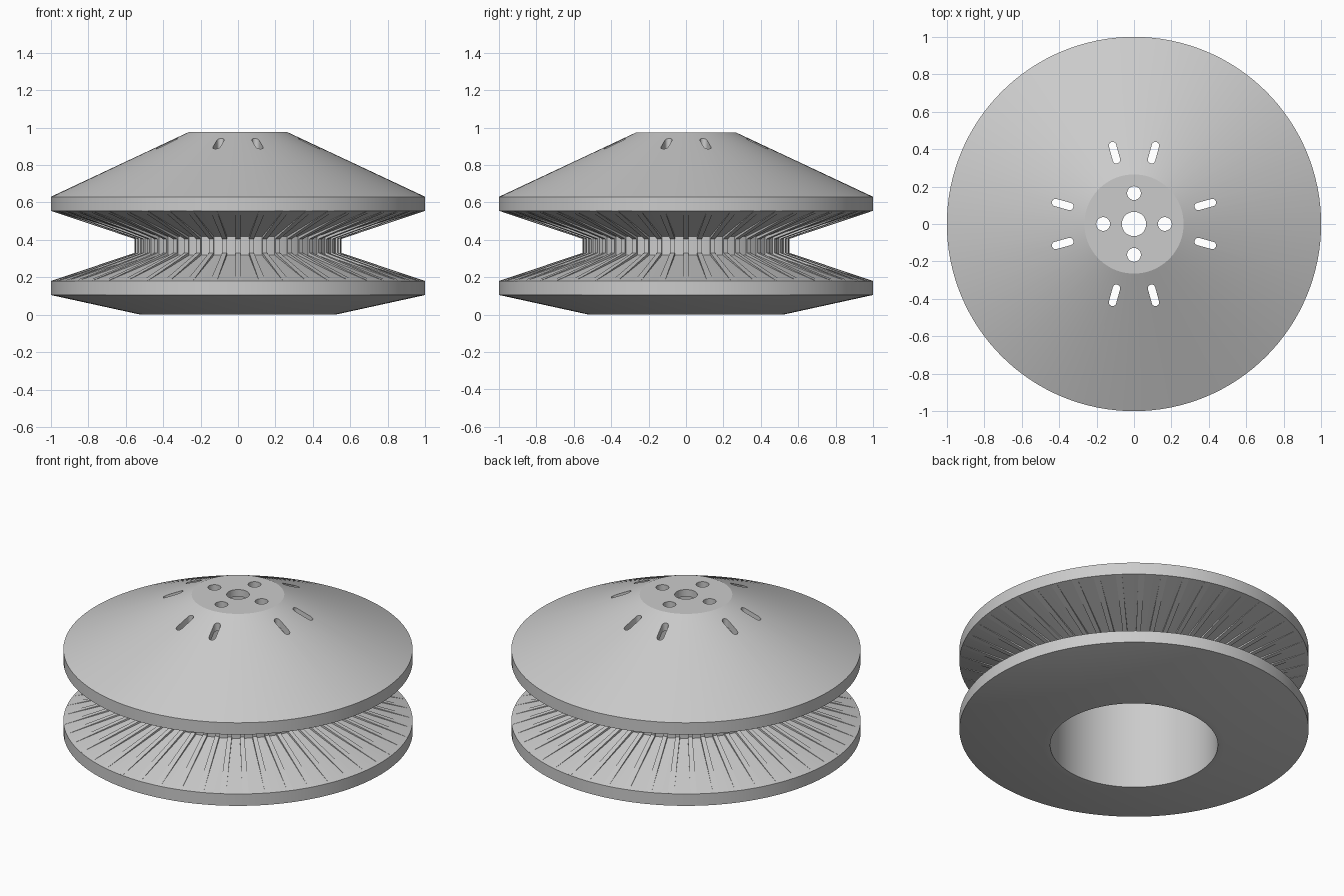
import bpy, bmesh, math
from mathutils import Matrix

if "Cube" in bpy.data.objects:
    bpy.data.objects.remove(bpy.data.objects["Cube"])

SEGMENTS = 128
RIBS = 48

metal = bpy.data.materials.new("grey metal")
metal.diffuse_color = (0.6, 0.6, 0.6, 1)
metal.use_nodes = True
metal.node_tree.nodes["Principled BSDF"].inputs["Base Color"].default_value = metal.diffuse_color


def make_object(name, bm):
    bmesh.ops.recalc_face_normals(bm, faces=bm.faces)
    mesh = bpy.data.meshes.new(name)
    bm.to_mesh(mesh)
    bm.free()
    mesh.materials.append(metal)
    obj = bpy.data.objects.new(name, mesh)
    bpy.context.collection.objects.link(obj)
    return obj


def lathe(name, profile):
    """Revolve a closed (radius, height) outline around z; radius 0 is a pole."""
    bm = bmesh.new()
    rings = []
    for r, z in profile:
        if r == 0:
            rings.append([bm.verts.new((0, 0, z))] * SEGMENTS)
        else:
            rings.append([bm.verts.new((r * math.cos(a), r * math.sin(a), z))
                          for a in (2 * math.pi * i / SEGMENTS for i in range(SEGMENTS))])
    for a, b in zip(rings, rings[1:]):
        for i in range(SEGMENTS):
            j = (i + 1) % SEGMENTS
            corners = list(dict.fromkeys((a[i], a[j], b[j], b[i])))
            bm.faces.new(corners)
    return make_object(name, bm)


def add_prism(bm, points, z0, z1):
    """Add an upright prism over a flat outline."""
    low = [bm.verts.new((x, y, z0)) for x, y in points]
    high = [bm.verts.new((x, y, z1)) for x, y in points]
    bm.faces.new(low[::-1])
    bm.faces.new(high)
    for i in range(len(low)):
        j = (i + 1) % len(low)
        bm.faces.new((low[i], low[j], high[j], high[i]))


def capsule(r0, r1, radius, angle, steps=12):
    """Radial slot outline; equal r0 and r1 give a circle."""
    pts = []
    for centre, start in ((r1, -math.pi / 2), (r0, math.pi / 2)):
        for i in range(steps + 1):
            if r0 == r1 and i == steps:
                continue
            t = start + math.pi * i / steps
            x, y = centre + radius * math.cos(t), radius * math.sin(t)
            pts.append((x * math.cos(angle) - y * math.sin(angle),
                        x * math.sin(angle) + y * math.cos(angle)))
    return pts


# Pulley body: domed top, two rims, V groove and deep bore from below
body = lathe("pulley_body", [
    (0, 0.975), (0.265, 0.975), (1, 0.63), (1, 0.555),
    (0.543, 0.417), (0.543, 0.318), (1, 0.18), (1, 0.105),
    (0.52, 0), (0.48, 0), (0.48, 0.825), (0.255, 0.93), (0, 0.93)])

# Holes through the top: shaft, four bolts, eight slots
bm = bmesh.new()
add_prism(bm, capsule(0, 0, 0.065, 0, 20), 0.7, 1.1)
for quarter in range(4):
    angle = quarter * math.pi / 2
    add_prism(bm, capsule(0.165, 0.165, 0.037, angle), 0.7, 1.1)
    for side in (-1, 1):
        add_prism(bm, capsule(0.356, 0.434, 0.02, angle + side * math.radians(15.3)), 0.7, 1.1)
cutter = make_object("hole_cutter", bm)
cutter.hide_render = True

cut = body.modifiers.new("holes", 'BOOLEAN')
cut.object = cutter
cut.operation = 'DIFFERENCE'
cut.solver = 'EXACT'
bpy.context.view_layer.objects.active = body
body.select_set(True)
bpy.ops.object.modifier_apply(modifier="holes")
bpy.data.objects.remove(cutter)
bpy.ops.object.select_all(action='DESELECT')
body.select_set(True)
bpy.ops.object.shade_smooth_by_angle(angle=math.radians(25))

# Grip ribs: narrow strips running down one flank, over the hub and up the other
section = [(0.997, 0.181), (0.553, 0.33), (0.553, 0.405), (0.997, 0.554),
           (0.98, 0.575), (0.52, 0.44), (0.52, 0.30), (0.98, 0.16)]
bm = bmesh.new()
for k in range(RIBS):
    turn = Matrix.Rotation(2 * math.pi * k / RIBS, 3, 'Z')
    left, right = [[bm.verts.new(turn @ Matrix.Identity(3).col[0] * 0) for _ in section]
                   for _ in range(2)]
    for verts, side in ((left, -1), (right, 1)):
        for v, (r, z) in zip(verts, section):
            x, y = r, side * (0.006 + 0.012 * r)
            a = 2 * math.pi * k / RIBS
            v.co = (x * math.cos(a) - y * math.sin(a), x * math.sin(a) + y * math.cos(a), z)
    bm.faces.new(left)
    bm.faces.new(right[::-1])
    for i in range(len(section)):
        j = (i + 1) % len(section)
        bm.faces.new((left[i], right[i], right[j], left[j]))
make_object("grip_ribs", bm)
